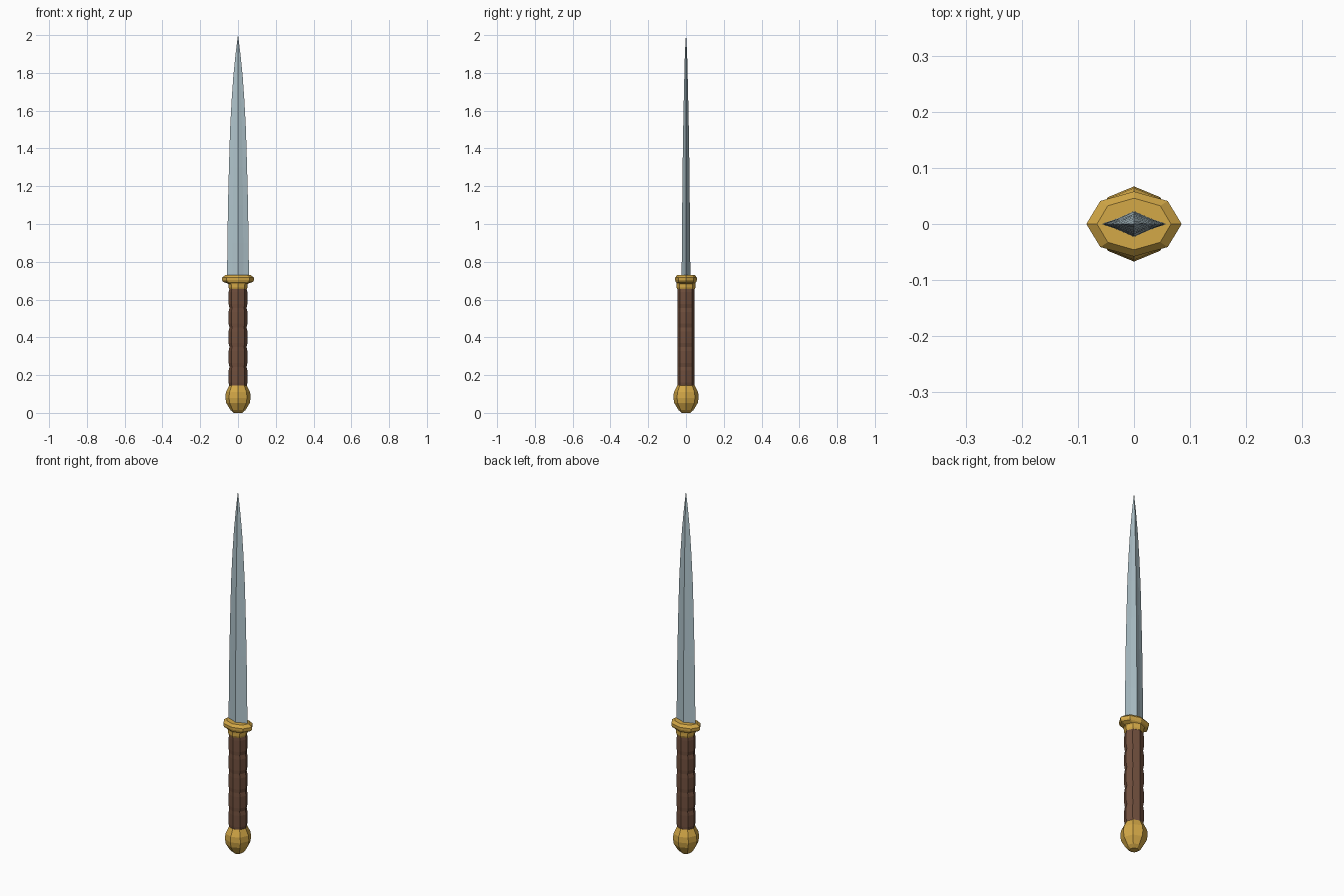
import bpy, bmesh, math

if "Cube" in bpy.data.objects:
    bpy.data.objects.remove(bpy.data.objects["Cube"])


def srgb(r, g, b):
    f = lambda c: c / 12.92 if c <= 0.04045 else ((c + 0.055) / 1.055) ** 2.4
    return (f(r), f(g), f(b), 1.0)


def material(name, rgb):
    m = bpy.data.materials.new(name)
    m.diffuse_color = srgb(*rgb)
    m.use_nodes = True
    m.node_tree.nodes["Principled BSDF"].inputs["Base Color"].default_value = m.diffuse_color
    return m


steel = material("blade steel", (0.69, 0.77, 0.80))
gold = material("gold", (0.83, 0.66, 0.28))
wood = material("brown grip", (0.44, 0.31, 0.24))


def loft(name, section, rings, mat):
    """Skin a unit cross-section through rings of (z, x scale, y scale)."""
    bm = bmesh.new()
    loops = [[bm.verts.new((x * sx, y * sy, z)) for x, y in section]
             for z, sx, sy in rings]
    n = len(section)
    for a, b in zip(loops, loops[1:]):
        for i in range(n):
            j = (i + 1) % n
            bm.faces.new((a[i], a[j], b[j], b[i]))
    bm.faces.new(loops[0][::-1])
    bm.faces.new(loops[-1])
    bmesh.ops.remove_doubles(bm, verts=bm.verts, dist=1e-6)
    bmesh.ops.recalc_face_normals(bm, faces=bm.faces)
    me = bpy.data.meshes.new(name)
    bm.to_mesh(me)
    bm.free()
    me.materials.append(mat)
    ob = bpy.data.objects.new(name, me)
    bpy.context.collection.objects.link(ob)
    return ob


octagon = [(math.cos(i * math.pi / 4), math.sin(i * math.pi / 4)) for i in range(8)]

# Blade: slightly hollow-ground diamond section tapering to a point
diamond = [(1, 0), (0.5, 0.44), (0, 1), (-0.5, 0.44),
           (-1, 0), (-0.5, -0.44), (0, -1), (0.5, -0.44)]
loft("blade", diamond, [
    (0.70, 0.058, 0.023), (0.90, 0.056, 0.022), (1.10, 0.053, 0.020),
    (1.30, 0.048, 0.018), (1.50, 0.042, 0.015), (1.65, 0.034, 0.012),
    (1.78, 0.025, 0.009), (1.90, 0.013, 0.006), (2.00, 0.0005, 0.0005)], steel)

# Guard: oval octagonal disc with a collar below
loft("guard", octagon, [
    (0.686, 0.056, 0.048), (0.694, 0.080, 0.055), (0.703, 0.085, 0.058),
    (0.716, 0.085, 0.058), (0.73, 0.066, 0.046)], gold)
loft("collar", octagon, [
    (0.655, 0.046, 0.046), (0.665, 0.050, 0.050),
    (0.68, 0.050, 0.050), (0.69, 0.058, 0.050)], gold)

# Grip: octagonal rod with shallow finger ridges along its narrow sides
grip_rings, bands = [], 5
z0, step = 0.14, (0.66 - 0.14) / 5
for i in range(bands):
    z = z0 + i * step
    grip_rings += [(z, 0.045, 0.044), (z + 0.2 * step, 0.050, 0.045),
                   (z + 0.8 * step, 0.050, 0.045)]
grip_rings.append((0.66, 0.045, 0.044))
loft("grip", octagon, grip_rings, wood)

# Pommel: faceted knob
loft("pommel", octagon, [
    (0.0, 0.022, 0.022), (0.015, 0.040, 0.040), (0.052, 0.062, 0.062),
    (0.08, 0.067, 0.067), (0.11, 0.064, 0.064), (0.146, 0.046, 0.046)], gold)
